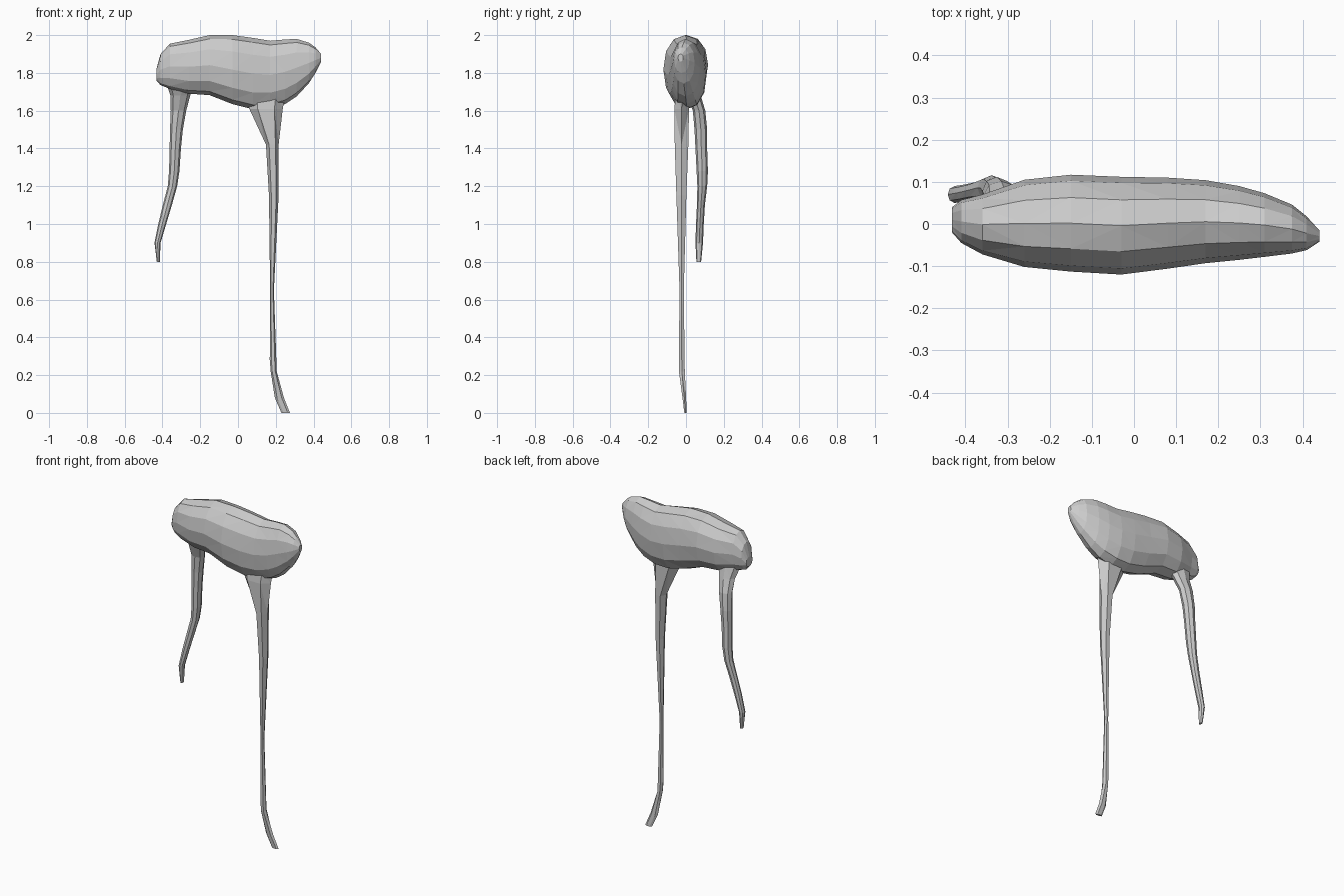
import bpy, bmesh
from math import cos, sin, pi


def loft(name, rings, axis, sides, power=1.0):
    """Skin oval rings given as (position, a_min, a_max, b_min, b_max)."""
    bm = bmesh.new()
    loops = []
    for pos, a0, a1, b0, b1 in rings:
        loop = []
        for i in range(sides):
            t = 2 * pi * (i + 0.5 * (sides == 4)) / sides
            c, s = cos(t), sin(t)
            if sides == 4:
                c, s = c * 1.3, s * 1.3
            c = abs(c) ** power * (1 if c > 0 else -1)
            s = abs(s) ** power * (1 if s > 0 else -1)
            a = (a0 + a1) / 2 + c * (a1 - a0) / 2
            b = (b0 + b1) / 2 + s * (b1 - b0) / 2
            loop.append(bm.verts.new((pos, a, b) if axis == 'X' else (a, b, pos)))
        loops.append(loop)
    for p, q in zip(loops, loops[1:]):
        for i in range(sides):
            j = (i + 1) % sides
            bm.faces.new((p[i], p[j], q[j], q[i]))
    bm.faces.new(loops[0])
    bm.faces.new(loops[-1])
    bmesh.ops.triangulate(bm, faces=bm.faces[:])
    bmesh.ops.recalc_face_normals(bm, faces=bm.faces[:])
    mesh = bpy.data.meshes.new(name)
    bm.to_mesh(mesh)
    bm.free()
    ob = bpy.data.objects.new(name, mesh)
    bpy.context.collection.objects.link(ob)
    return ob


# Lumpy body, rings along x: y range, z range
loft("body", [
    (-0.432, -0.02, 0.04, 1.76, 1.82),
    (-0.41, -0.045, 0.057, 1.735, 1.90),
    (-0.36, -0.072, 0.07, 1.715, 1.955),
    (-0.26, -0.102, 0.105, 1.69, 1.975),
    (-0.15, -0.113, 0.117, 1.682, 2.0),
    (-0.03, -0.12, 0.112, 1.635, 2.0),
    (0.08, -0.106, 0.11, 1.607, 1.985),
    (0.17, -0.093, 0.104, 1.61, 1.97),
    (0.25, -0.085, 0.09, 1.635, 1.977),
    (0.31, -0.078, 0.073, 1.675, 1.98),
    (0.375, -0.07, 0.046, 1.745, 1.96),
    (0.41, -0.062, 0.018, 1.80, 1.935),
    (0.44, -0.042, -0.015, 1.86, 1.90),
], 'X', 12, 0.92)

# Long leg with small kicked foot, rings along z: x range, y range
loft("long_leg", [
    (0.0, 0.23, 0.275, -0.01, 0.005),
    (0.08, 0.195, 0.243, -0.02, 0.002),
    (0.22, 0.173, 0.205, -0.04, -0.004),
    (0.28, 0.168, 0.203, -0.04, -0.005),
    (0.65, 0.17, 0.19, -0.036, -0.01),
    (1.15, 0.164, 0.215, -0.055, 0.006),
    (1.42, 0.148, 0.215, -0.065, 0.018),
    (1.61, 0.06, 0.237, -0.068, 0.022),
    (1.68, 0.05, 0.25, -0.06, 0.02),
], 'Z', 6)

# Short bent leg at the back of the narrow end
loft("short_leg", [
    (0.80, -0.43, -0.414, 0.055, 0.08),
    (0.90, -0.442, -0.41, 0.05, 0.09),
    (1.0, -0.422, -0.38, 0.053, 0.094),
    (1.1, -0.398, -0.35, 0.058, 0.10),
    (1.2, -0.372, -0.322, 0.06, 0.112),
    (1.28, -0.365, -0.31, 0.056, 0.116),
    (1.4, -0.362, -0.302, 0.05, 0.112),
    (1.5, -0.36, -0.292, 0.045, 0.112),
    (1.6, -0.356, -0.274, 0.036, 0.102),
    (1.68, -0.358, -0.253, 0.005, 0.078),
    (1.75, -0.38, -0.23, -0.03, 0.06),
], 'Z', 8)
